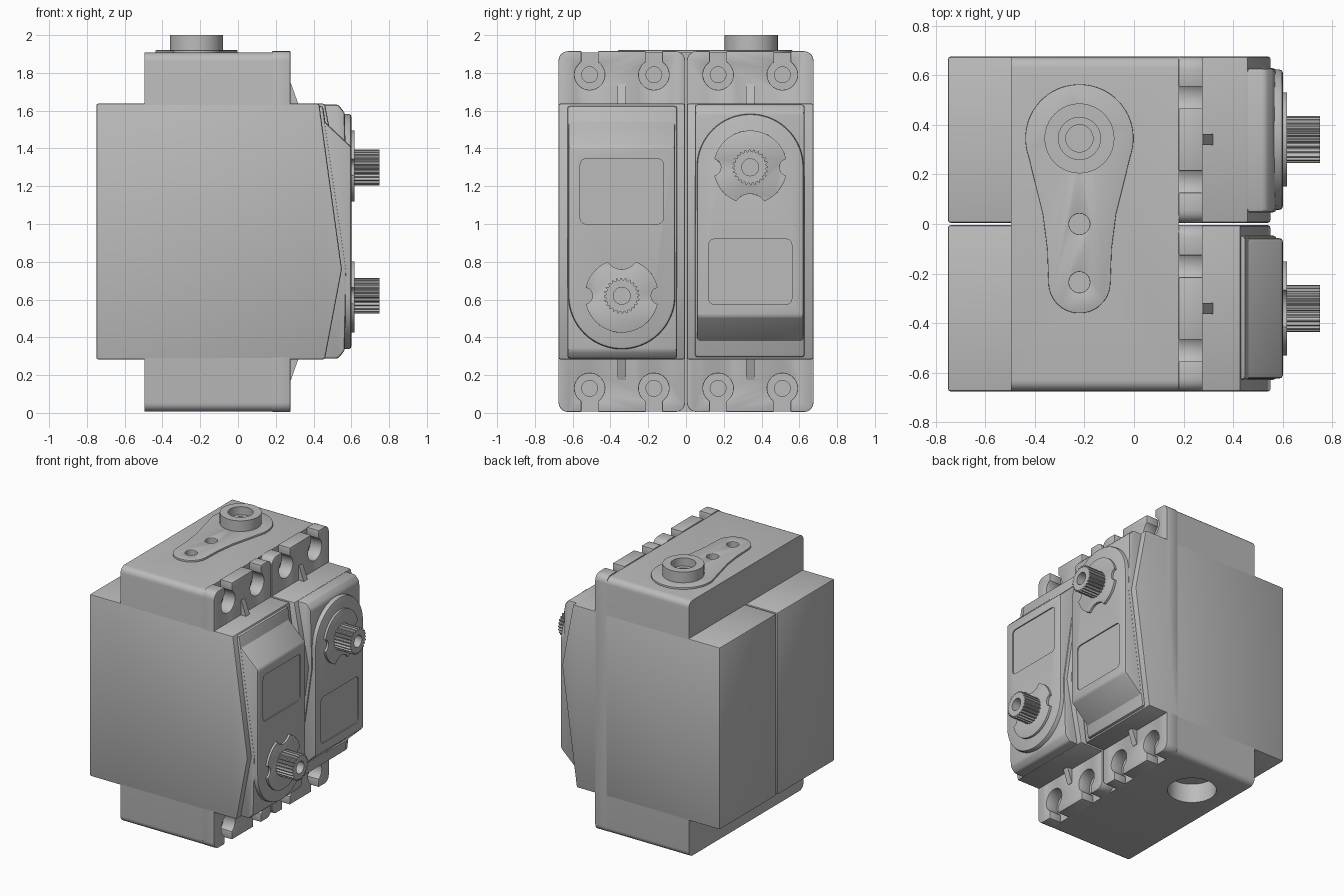
import bpy, bmesh
from math import pi, cos, sin, radians

cube = bpy.data.objects.get("Cube")
if cube:
    bpy.data.objects.remove(cube, do_unlink=True)

grey = bpy.data.materials.new("plain grey")
grey.use_nodes = True
grey.diffuse_color = (0.5, 0.5, 0.5, 1)
bsdf = next(n for n in grey.node_tree.nodes if n.type == 'BSDF_PRINCIPLED')
bsdf.inputs["Base Color"].default_value = (0.5, 0.5, 0.5, 1)
bsdf.inputs["Roughness"].default_value = 0.6


def arc(a, b, r, start=0, end=360, n=32):
    """Points on an arc; a full circle leaves out its repeated end."""
    steps = n if abs(end - start) == 360 else n - 1
    angles = [radians(start + (end - start) * i / steps) for i in range(n)]
    return [(a + r * cos(t), b + r * sin(t)) for t in angles]


def rounded(a0, a1, b0, b1, r):
    return (arc(a1 - r, b0 + r, r, -90, 0, 6) + arc(a1 - r, b1 - r, r, 0, 90, 6)
            + arc(a0 + r, b1 - r, r, 90, 180, 6) + arc(a0 + r, b0 + r, r, 180, 270, 6))


def prism(name, axis, pts, lo, hi):
    """Extrude a flat outline along one axis."""
    place = {'x': lambda a, b, v: (v, a, b),
             'y': lambda a, b, v: (a, v, b),
             'z': lambda a, b, v: (a, b, v)}[axis]
    bm = bmesh.new()
    rings = [[bm.verts.new(place(a, b, v)) for a, b in pts] for v in (lo, hi)]
    for ring in rings:
        bm.faces.new(ring)
    for i in range(len(pts)):
        j = (i + 1) % len(pts)
        bm.faces.new((rings[0][i], rings[0][j], rings[1][j], rings[1][i]))
    bmesh.ops.recalc_face_normals(bm, faces=bm.faces)
    mesh = bpy.data.meshes.new(name)
    bm.to_mesh(mesh)
    bm.free()
    obj = bpy.data.objects.new(name, mesh)
    bpy.context.scene.collection.objects.link(obj)
    return obj


def finish(obj, cutters=(), bevel=0):
    """Cut, bevel, shade and colour a part."""
    for c in cutters:
        c.hide_render = True
        mod = obj.modifiers.new("cut", 'BOOLEAN')
        mod.operation, mod.solver, mod.object = 'DIFFERENCE', 'EXACT', c
    if bevel:
        mod = obj.modifiers.new("bevel", 'BEVEL')
        mod.width, mod.segments, mod.limit_method = bevel, 2, 'ANGLE'
        mod.angle_limit = radians(25)
    bpy.context.view_layer.update()
    graph = bpy.context.evaluated_depsgraph_get()
    mesh = bpy.data.meshes.new_from_object(obj.evaluated_get(graph))
    obj.modifiers.clear()
    obj.data = mesh
    mesh.materials.clear()
    mesh.materials.append(grey)
    mesh.polygons.foreach_set("use_smooth", [True] * len(mesh.polygons))
    mesh.set_sharp_from_angle(angle=radians(30))
    return obj


def discard(cutters):
    for c in cutters:
        bpy.data.objects.remove(c, do_unlink=True)


MID = 0.96           # height of the half-turn between the two motors
SY, SZ = -0.34, 0.62  # output shaft of the first motor
parts = []

# Motor case with a bent front edge
case = prism("motor_case", 'y', [(-0.75, 0.283), (0.46, 0.283), (0.55, 0.76),
                                 (0.43, 1.637), (-0.75, 1.637)], -0.675, -0.005)
parts.append(finish(case, bevel=0.01))

# Lid step in front of the case
lid = prism("case_lid", 'y', [(0.3, 0.287), (0.53, 0.287), (0.565, 0.33), (0.575, 0.76),
                              (0.45, 1.625), (0.3, 1.625)], -0.628, -0.047)
parts.append(finish(lid, bevel=0.014))

# Raised gear cover: round at the shaft, sloped at the far end, with a label recess
cover = prism("gear_cover", 'x', arc(SY, SZ, 0.283, 180, 360) +
              [(SY + 0.283, 1.57), (SY - 0.283, 1.57)], 0.4, 0.6)
slope = prism("slope_cutter", 'y', [(0.419, 1.58), (0.61, 1.4), (0.8, 1.4), (0.8, 1.7),
                                    (0.419, 1.7)], -0.8, 0.1)
parts.append(finish(cover, [slope], 0.014))
label = prism("label_cutter", 'x', rounded(-0.56, -0.12, 1.0, 1.345, 0.03), 0.592, 0.7)
finish(cover, [label])
discard([slope, label])

# Notched disc around the shaft
disc = prism("shaft_disc", 'x', arc(SY, SZ, 0.195, n=48), 0.59, 0.616)
notches = [prism("notch_cutter", 'x', arc(SY + a, SZ + b, r, n=20), 0.5, 0.7)
           for a, b, r in ((-0.2, 0, 0.045), (0.2, 0, 0.045), (0, 0.23, 0.09))]
parts.append(finish(disc, notches, 0.006))
discard(notches)

# Splined output shaft with a bore
teeth = 24
spline = []
for i in range(teeth):
    for k, r in enumerate((0.095, 0.095, 0.083, 0.083)):
        t = 2 * pi * (i + k / 4) / teeth
        spline.append((SY + r * cos(t), SZ + r * sin(t)))
shaft = prism("output_shaft", 'x', spline, 0.6, 0.75)
bore = prism("bore_cutter", 'x', arc(SY, SZ, 0.045, n=24), 0.66, 0.8)
parts.append(finish(shaft, [bore]))
discard([bore])

# Mounting flange with open screw slots at both ends
flange = prism("mounting_flange", 'x', rounded(-0.675, -0.005, 0.005, 1.915, 0.05),
               0.18, 0.277)
slots = []
for y in (-0.51, -0.17):
    for z, end in ((0.13, -0.1), (1.79, 2.1)):
        slots.append(prism("hole_cutter", 'x', arc(y, z, 0.08, n=28), 0.1, 0.4))
        slots.append(prism("slot_cutter", 'x', [(y - 0.044, z), (y + 0.044, z),
                                                (y + 0.044, end), (y - 0.044, end)], 0.1, 0.4))
parts.append(finish(flange, slots, 0.006))
discard(slots)

# Triangular ribs between the flange and the case
for name, tip, root in (("upper_rib", 1.745, 1.62), ("lower_rib", 0.175, 0.30)):
    parts.append(finish(prism(name, 'y', [(0.26, tip), (0.28, tip), (0.325, root),
                                          (0.26, root)], SY - 0.022, SY + 0.022)))

# Second motor: the first one turned half a turn about x
for p in parts:
    twin = bpy.data.objects.new("second_" + p.name, p.data)
    bpy.context.scene.collection.objects.link(twin)
    twin.rotation_euler.x = pi
    twin.location.z = 2 * MID

# Bracket block joining both motors, with pilot holes and an underside bearing hole
HX, HY = -0.22, 0.345
block = prism("bracket_block", 'x', rounded(-0.674, 0.674, 0.008, 1.907, 0.045), -0.495, 0.181)
pilots = [prism("pilot_cutter", 'x', arc(y, z, 0.042, n=20), 0.08, 0.3)
          for y in (-0.51, -0.17, 0.17, 0.51) for z in (0.13, 1.79)]
bearing = prism("bearing_cutter", 'z', arc(HX, HY, 0.165, n=40), -0.1, 0.15)
horn_holes = [prism("horn_hole_cutter", 'z', arc(HX, y, r, n=24), 1.85, 2.1)
              for y, r in ((0.0, 0.042), (-0.235, 0.042), (HY, 0.055))]
finish(block, pilots + [bearing] + horn_holes)

# Flat arm on top, wide at the hub and narrow at the end
waist = [(0.178, 0.16), (0.148, 0.04), (0.13, -0.1)]
outline = (arc(HX, HY, 0.218, -20, 200, 40)
           + [(HX - a, b) for a, b in waist]
           + arc(HX, -0.235, 0.125, 180, 360, 24)
           + [(HX + a, b) for a, b in reversed(waist)])
arm = prism("horn_arm", 'z', outline, 1.9, 1.92)
finish(arm, horn_holes, 0.003)

# Hub with a stepped hole
hub = prism("horn_hub", 'z', arc(HX, HY, 0.141, n=40), 1.9, 2.0)
step = prism("hub_step_cutter", 'z', arc(HX, HY, 0.085, n=32), 1.94, 2.1)
finish(hub, [step] + horn_holes)
discard(pilots + [bearing, step] + horn_holes)
